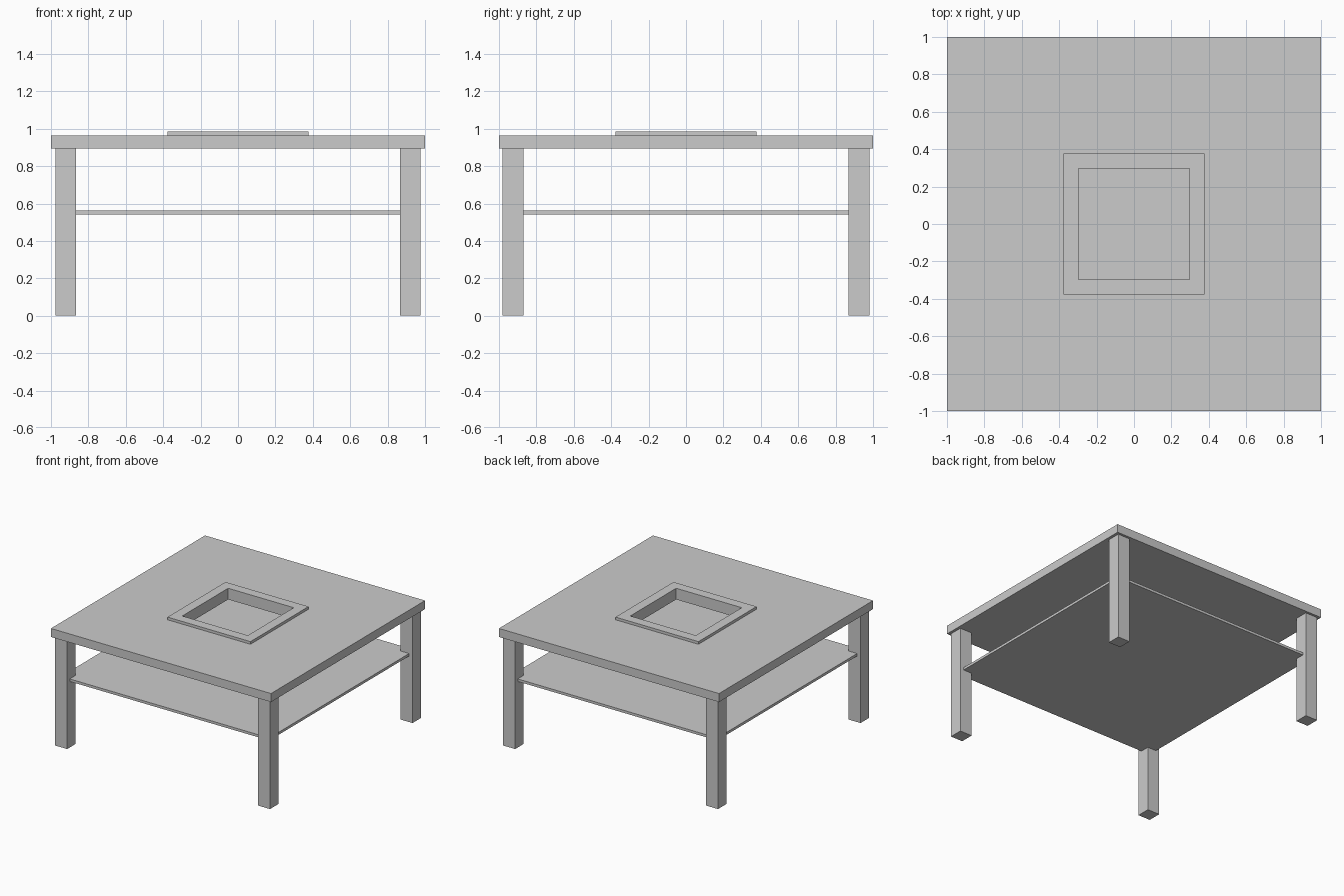
import bpy
import bmesh

cube = bpy.data.objects.get("Cube")
if cube:
    bpy.data.objects.remove(cube, do_unlink=True)

GREY = (0.6, 0.6, 0.6, 1.0)
grey = bpy.data.materials.new("light_grey")
grey.diffuse_color = GREY
grey.use_nodes = True
grey.node_tree.nodes["Principled BSDF"].inputs["Base Color"].default_value = GREY


def add_object(name, bm):
    bmesh.ops.recalc_face_normals(bm, faces=bm.faces)
    mesh = bpy.data.meshes.new(name)
    bm.to_mesh(mesh)
    bm.free()
    mesh.materials.append(grey)
    obj = bpy.data.objects.new(name, mesh)
    bpy.context.collection.objects.link(obj)
    return obj


def box(name, x, y, half, z0, z1):
    """Square upright block centred on x, y."""
    bm = bmesh.new()
    bmesh.ops.create_cube(bm, size=1)
    bmesh.ops.scale(bm, vec=(2 * half, 2 * half, z1 - z0), verts=bm.verts)
    bmesh.ops.translate(bm, vec=(x, y, (z0 + z1) / 2), verts=bm.verts)
    return add_object(name, bm)


def square_frame(name, outer, inner, z0, z1):
    """Square slab with a square opening through its middle."""
    bm = bmesh.new()
    corners = [(-1, -1), (1, -1), (1, 1), (-1, 1)]
    loops = [[bm.verts.new((sx * r, sy * r, z)) for sx, sy in corners]
             for r, z in ((outer, z0), (outer, z1), (inner, z1), (inner, z0))]
    for k in range(4):
        a, b = loops[k], loops[(k + 1) % 4]
        for i in range(4):
            j = (i + 1) % 4
            bm.faces.new((a[i], a[j], b[j], b[i]))
    return add_object(name, bm)


TOP_LOW, TOP_HIGH = 0.893, 0.963
OPENING = 0.298

# Table top with its central opening and raised rim
square_frame("table_top", 1.0, OPENING, TOP_LOW, TOP_HIGH)
square_frame("opening_rim", 0.377, OPENING, TOP_HIGH, 0.985)

# Lower shelf, let into the legs
box("shelf", 0, 0, 0.946, 0.542, 0.563)

# Four square legs
for side, sx in (("right", -1), ("left", 1)):
    for end, sy in (("front", -1), ("back", 1)):
        box(f"{end}_{side}_leg", sx * 0.922, sy * 0.925, 0.055, 0, TOP_LOW)
